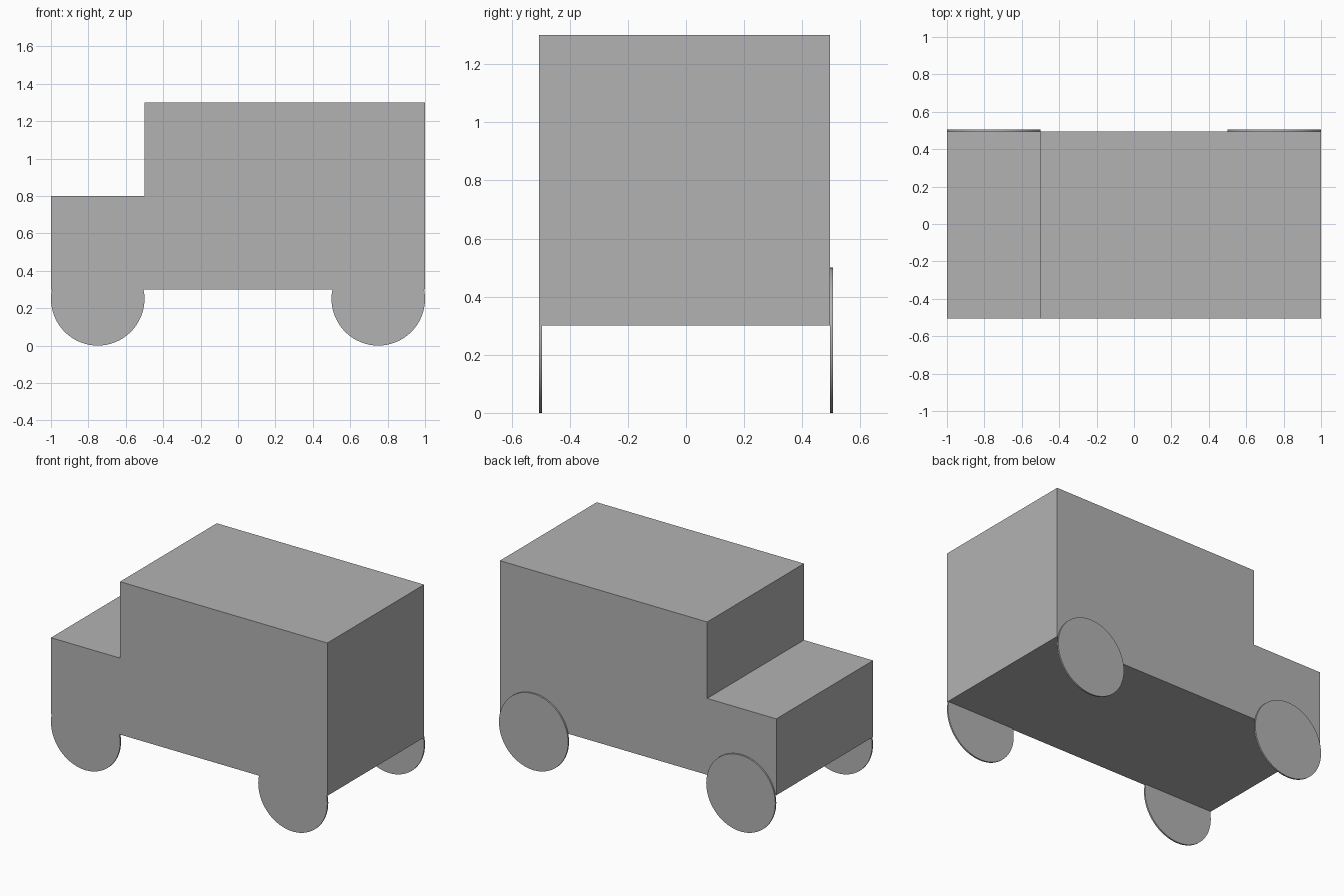
import bpy
import bmesh
import math

cube = bpy.data.objects.get("Cube")
if cube:
    bpy.data.objects.remove(cube, do_unlink=True)

# Single flat colour
grey = bpy.data.materials.new("plain_grey")
grey.use_nodes = True
colour = (0.45, 0.45, 0.45, 1)
grey.diffuse_color = colour
grey.node_tree.nodes["Principled BSDF"].inputs["Base Color"].default_value = colour


def extrude_profile(name, points, y_start, y_end):
    """Extrude an x-z outline along y into a closed solid."""
    bm = bmesh.new()
    face = bm.faces.new([bm.verts.new((x, y_start, z)) for x, z in points])
    moved = bmesh.ops.extrude_face_region(bm, geom=[face])["geom"]
    verts = [g for g in moved if isinstance(g, bmesh.types.BMVert)]
    bmesh.ops.translate(bm, verts=verts, vec=(0, y_end - y_start, 0))
    bmesh.ops.recalc_face_normals(bm, faces=bm.faces)
    mesh = bpy.data.meshes.new(name)
    bm.to_mesh(mesh)
    bm.free()
    mesh.materials.append(grey)
    obj = bpy.data.objects.new(name, mesh)
    bpy.context.collection.objects.link(obj)
    return obj


# Body: tall box with a lower bonnet at -x
extrude_profile("van_body", [(-1, 0.3), (1, 0.3), (1, 1.3), (-0.5, 1.3),
                             (-0.5, 0.8), (-1, 0.8)], -0.505, 0.495)

# Wheels: thin discs, flush on the -y side and proud on the +y side
radius, thickness, segments = 0.25, 0.01, 64
for end, x in (("bonnet", -0.75), ("tail", 0.75)):
    circle = [(x + radius * math.cos(a), radius + radius * math.sin(a))
              for a in (math.tau * i / segments for i in range(segments))]
    for side, y in (("right", -0.505), ("left", 0.495)):
        wheel = extrude_profile(f"{end}_wheel_{side}", circle, y, y + thickness)
        bpy.ops.object.select_all(action="DESELECT")
        wheel.select_set(True)
        bpy.context.view_layer.objects.active = wheel
        bpy.ops.object.shade_smooth_by_angle(angle=math.radians(30))
